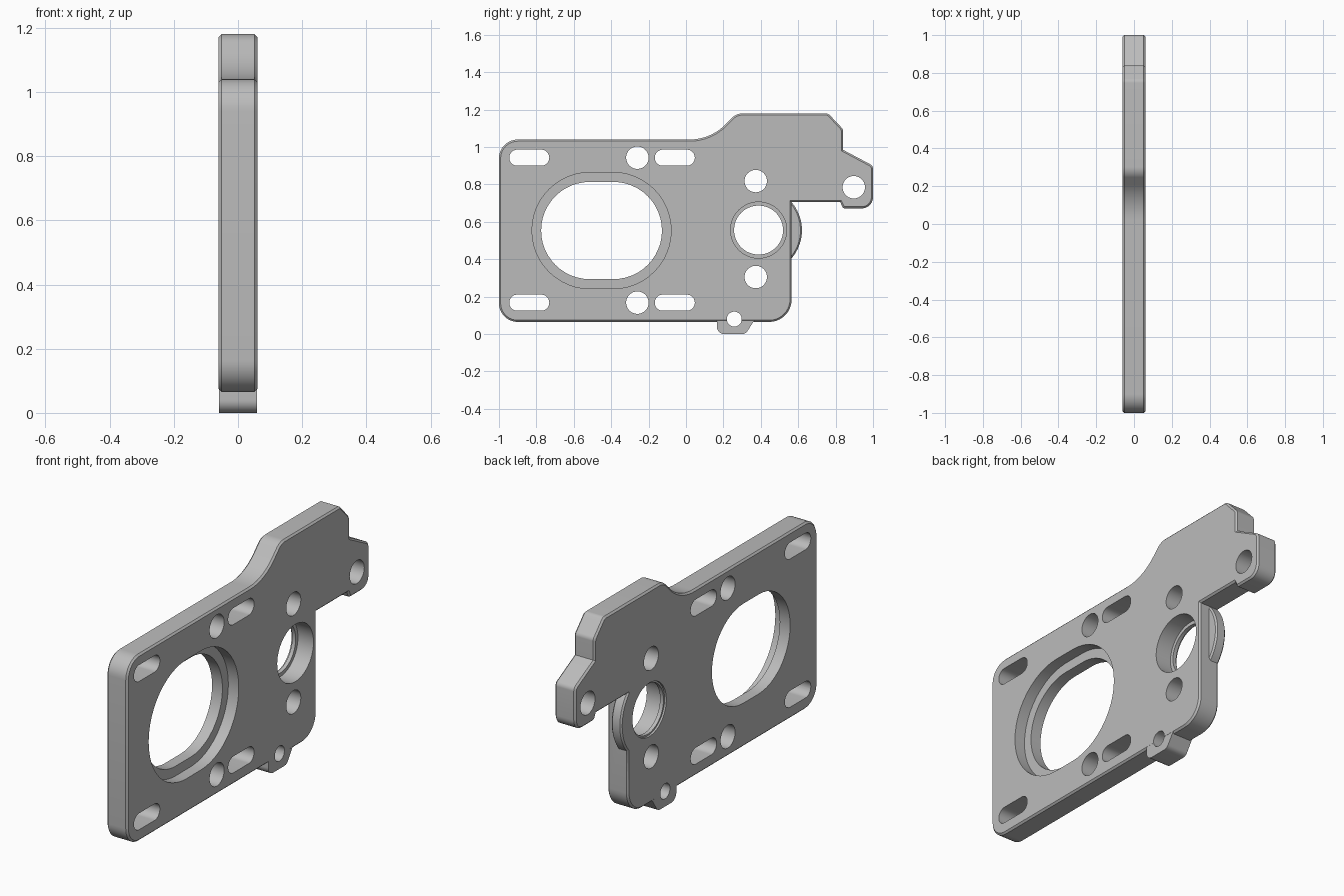
import bpy, bmesh, math
from mathutils import Vector

cube = bpy.data.objects.get("Cube")
if cube:
    bpy.data.objects.remove(cube, do_unlink=True)

steel = bpy.data.materials.new("machined_grey")
steel.use_nodes = True
GREY = (0.5, 0.5, 0.5, 1)
steel.diffuse_color = GREY
steel.node_tree.nodes["Principled BSDF"].inputs["Base Color"].default_value = GREY

HALF = 0.06  # half of the plate thickness


def fillet(corners, steps=10):
    """Round each (y, z, radius) corner of a closed outline."""
    out = []
    for i, (y, z, r) in enumerate(corners):
        p = Vector((y, z))
        if r == 0:
            out.append(p)
            continue
        a = (Vector(corners[i - 1][:2]) - p).normalized()
        b = (Vector(corners[(i + 1) % len(corners)][:2]) - p).normalized()
        half = a.angle(b) / 2
        centre = p + (a + b).normalized() * r / math.sin(half)
        start = p + a * r / math.tan(half) - centre
        end = p + b * r / math.tan(half) - centre
        sweep = math.pi - 2 * half
        for k in range(steps + 1):
            t = k / steps
            out.append(centre + (start * math.sin((1 - t) * sweep)
                                 + end * math.sin(t * sweep)) / math.sin(sweep))
    return out


def stadium(y, z, r, flat=0.0, steps=24):
    """Slot outline; a plain circle when flat is zero."""
    pts = []
    for side in (1, -1):
        for k in range(steps + (1 if flat else 0)):
            ang = math.pi * k / steps - side * math.pi / 2
            pts.append(Vector((y + side * flat + r * math.cos(ang), z + r * math.sin(ang))))
    return pts


def prism(name, outline, x0, x1, chamfer=0.0):
    """Extrude a side outline along x, optionally chamfering both rims."""
    bm = bmesh.new()
    base = bm.faces.new([bm.verts.new((x0, p.x, p.y)) for p in outline])
    new = bmesh.ops.extrude_face_region(bm, geom=[base])["geom"]
    bmesh.ops.translate(bm, vec=(x1 - x0, 0, 0),
                        verts=[v for v in new if isinstance(v, bmesh.types.BMVert)])
    bmesh.ops.recalc_face_normals(bm, faces=bm.faces)
    if chamfer:
        rim = [e for e in bm.edges if abs(e.verts[0].co.x - e.verts[1].co.x) < 1e-5]
        bmesh.ops.bevel(bm, geom=rim, offset=chamfer, segments=1, affect='EDGES')
    mesh = bpy.data.meshes.new(name)
    bm.to_mesh(mesh)
    bm.free()
    mesh.materials.append(steel)
    obj = bpy.data.objects.new(name, mesh)
    bpy.context.collection.objects.link(obj)
    return obj


def combine(target, tool, operation):
    bpy.context.view_layer.objects.active = target
    mod = target.modifiers.new("combine", 'BOOLEAN')
    mod.operation, mod.solver, mod.object = operation, 'EXACT', tool
    bpy.ops.object.modifier_apply(modifier=mod.name)
    bpy.data.objects.remove(tool, do_unlink=True)


# Main plate with raised arm
plate = prism("mounting_plate", fillet([
    (-1, 0.065, 0.1), (0.565, 0.065, 0.12), (0.565, 0.705, 0), (0.825, 0.705, 0),
    (0.84, 0.672, 0.015), (1, 0.672, 0.06), (1, 0.90, 0.03), (0.84, 0.985, 0),
    (0.84, 1.095, 0.03), (0.76, 1.18, 0.03), (0.27, 1.18, 0.08), (0.13, 1.04, 0.27),
    (-1, 1.04, 0.1)]), -HALF, HALF, 0.009)

# Bottom lug and the thin round boss behind the bearing hole
SKIN = HALF - 0.0004
lug = prism("bottom_lug", fillet([
    (0.165, 0.13, 0), (0.165, 0, 0.04), (0.318, 0, 0.035), (0.37, 0.08, 0),
    (0.37, 0.13, 0)]), -SKIN, SKIN)
boss = prism("round_boss", stadium(0.39, 0.555, 0.23, steps=40), -SKIN, 0, 0.008)
for part in (lug, boss):
    combine(plate, part, 'UNION')

# Openings as (y, z, radius, half flat, start x, end x)
OUT = 0.1
holes = [
    (-0.4515, 0.5535, 0.26, 0.063, -OUT, OUT),    # large window
    (-0.4515, 0.5535, 0.311, 0.061, 0.0, OUT),    # window recess
    (0.388, 0.556, 0.131, 0, -OUT, OUT),          # bearing hole
    (0.388, 0.556, 0.15, 0, -0.03, OUT),          # bearing seat
    (0.388, 0.556, 0.14, 0, -OUT, -0.05),         # rear relief
    (0.897, 0.785, 0.06, 0, -OUT, OUT),           # arm hole
    (0.258, 0.08, 0.04, 0, -OUT, OUT),            # lug hole
]
for z in (0.168, 0.943):
    holes.append((-0.26, z, 0.06, 0, -OUT, OUT))
    for y in (-0.838, -0.06):
        holes.append((y, z, 0.043, 0.064, -OUT, OUT))
for z in (0.305, 0.818):
    holes.append((0.373, z, 0.06, 0, -OUT, OUT))

for y, z, r, flat, x0, x1 in holes:
    combine(plate, prism("cutter", stadium(y, z, r, flat), x0, x1), 'DIFFERENCE')

# Smooth the rounded walls and keep rims sharp
bpy.ops.object.select_all(action='DESELECT')
plate.select_set(True)
bpy.context.view_layer.objects.active = plate
bpy.ops.object.shade_smooth_by_angle(angle=math.radians(30))
